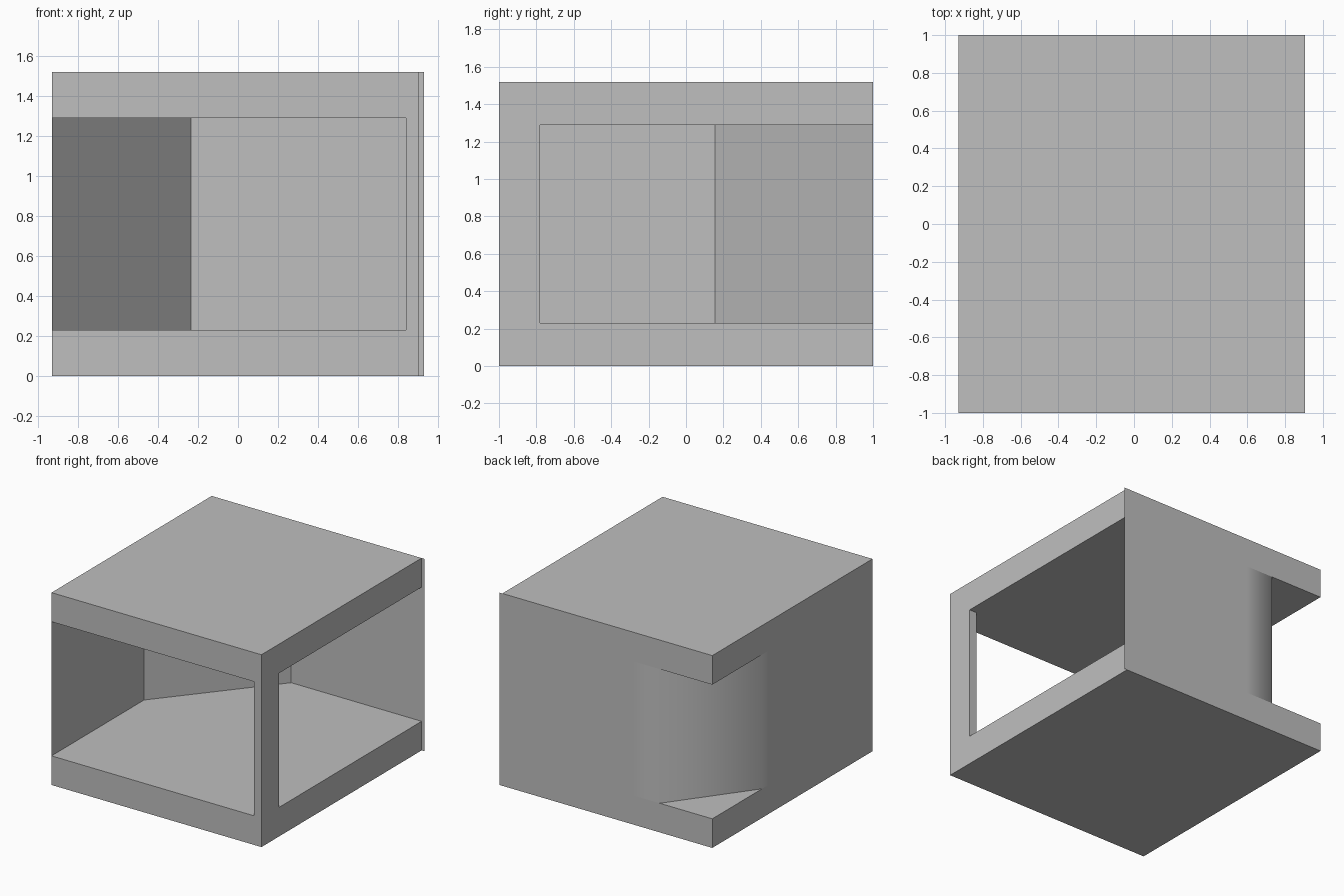
import bpy
import math

cube = bpy.data.objects.get("Cube")
if cube:
    bpy.data.objects.remove(cube, do_unlink=True)

grey = bpy.data.materials.new("light grey")
grey.use_nodes = True
colour = (0.52, 0.52, 0.52, 1.0)
grey.diffuse_color = colour
grey.node_tree.nodes["Principled BSDF"].inputs["Base Color"].default_value = colour

# Main levels and limits
HEIGHT, FLOOR, CEILING = 1.52, 0.23, 1.29
LEFT, RIGHT, LIP = -0.93, 0.905, 0.93
FRONT, BACK = -1.0, 1.0


def extrude(name, outline, z0, z1, closed=True, caps=True):
    """Raise an anticlockwise plan outline from z0 to z1."""
    n = len(outline)
    verts = [(x, y, z) for z in (z0, z1) for x, y in outline]
    sides = n if closed else n - 1
    faces = [(i, (i + 1) % n, (i + 1) % n + n, i + n) for i in range(sides)]
    if caps:
        faces += [tuple(reversed(range(n))), tuple(range(n, 2 * n))]
    mesh = bpy.data.meshes.new(name)
    mesh.from_pydata(verts, [], faces)
    mesh.materials.append(grey)
    obj = bpy.data.objects.new(name, mesh)
    bpy.context.collection.objects.link(obj)
    return obj


def box(name, x0, x1, y0, y1, z0, z1, caps=True):
    return extrude(name, [(x0, y0), (x1, y0), (x1, y1), (x0, y1)], z0, z1, caps=caps)


def sheet(name, start, end, z0, z1):
    return extrude(name, [start, end], z0, z1, closed=False, caps=False)


# Floor and roof slabs
box("floor_slab", LEFT, RIGHT, FRONT, BACK, 0, FLOOR)
box("roof_slab", LEFT, RIGHT, FRONT, BACK, CEILING, HEIGHT)

# Slim post at the open front corner
box("corner_post", 0.84, RIGHT, FRONT, -0.78, FLOOR, CEILING, caps=False)

# Paper-thin side and back walls, with the back running past the slabs
sheet("side_wall", (LEFT, 0.155), (LEFT, FRONT), FLOOR, CEILING)
sheet("back_wall", (RIGHT, BACK), (-0.235, BACK), FLOOR, CEILING)
sheet("back_lip", (LIP, BACK), (RIGHT, BACK), 0, HEIGHT)

# Thick diagonal wall across the recessed back corner, softly shaded outside
diagonal = extrude(
    "diagonal_wall",
    [(LEFT, 0.155), (-0.235, BACK), (-0.47, BACK), (LEFT, 0.38)],
    FLOOR, CEILING, caps=False)
bpy.ops.object.select_all(action='DESELECT')
diagonal.select_set(True)
bpy.context.view_layer.objects.active = diagonal
bpy.ops.object.shade_smooth_by_angle(angle=math.radians(60))
